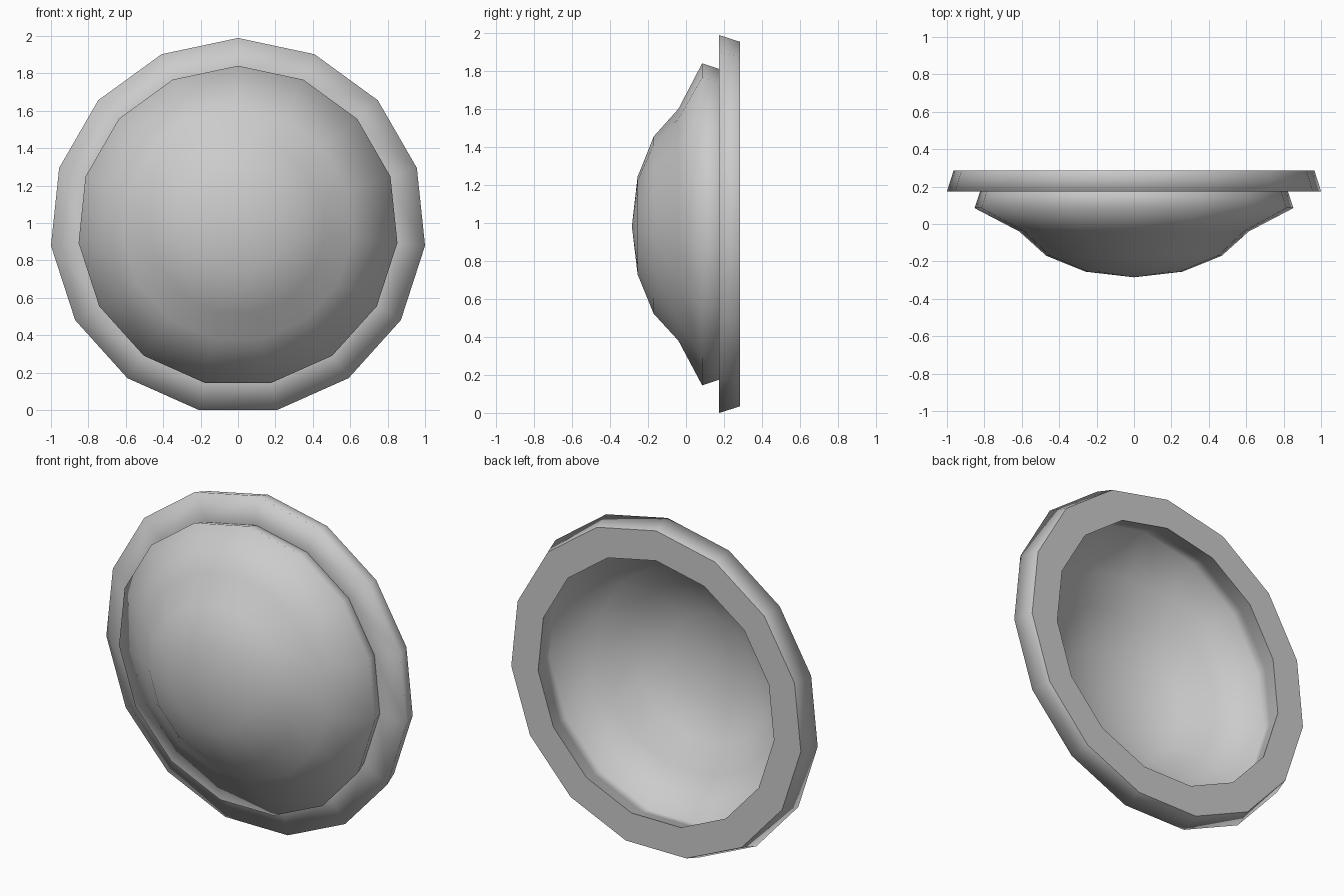
import bpy, bmesh
from math import sin, cos, pi

if "Cube" in bpy.data.objects:
    bpy.data.objects.remove(bpy.data.objects["Cube"])

SIDES = 15
R = 1.0 / sin(pi * 8 / 15)        # rim radius giving a 2 unit width
CZ = R * cos(pi / SIDES)          # centre height, flat side on z = 0


def lathe(name, profile, sharp_y=None):
    """Revolve (radius, y) points around the y axis; first vertex at the top."""
    bm = bmesh.new()
    rings = []
    for r, y in profile:
        if r == 0:
            rings.append([bm.verts.new((0, y, CZ))] * SIDES)
        else:
            rings.append([bm.verts.new((r * sin(2 * pi * i / SIDES), y,
                                        CZ + r * cos(2 * pi * i / SIDES)))
                          for i in range(SIDES)])
    for a, b in zip(rings, rings[1:]):
        for i in range(SIDES):
            j = (i + 1) % SIDES
            corners = list(dict.fromkeys((a[i], a[j], b[j], b[i])))
            bm.faces.new(corners).smooth = True
    # keep the edges of the flat back ring sharp
    if sharp_y is not None:
        for e in bm.edges:
            v, w = e.verts
            if abs(v.co.y - sharp_y) < 1e-4 and abs(w.co.y - sharp_y) < 1e-4:
                e.smooth = False
    bm.normal_update()
    me = bpy.data.meshes.new(name)
    bm.to_mesh(me)
    bm.free()
    ob = bpy.data.objects.new(name, me)
    bpy.context.collection.objects.link(ob)
    return ob


# Thin domed shell, its slanted lip running through to the back of the rim
lathe("dome", [(0, -0.285), (0.26, -0.255), (0.472, -0.17), (0.617, -0.04),
               (0.857, 0.085), (0.827, 0.175), (0.79, 0.285)])

# Flat ring around the dome with a bevelled outer wall
lathe("rim", [(0.827, 0.175), (R, 0.175), (0.97, 0.285), (0.79, 0.285)],
      sharp_y=0.285)
